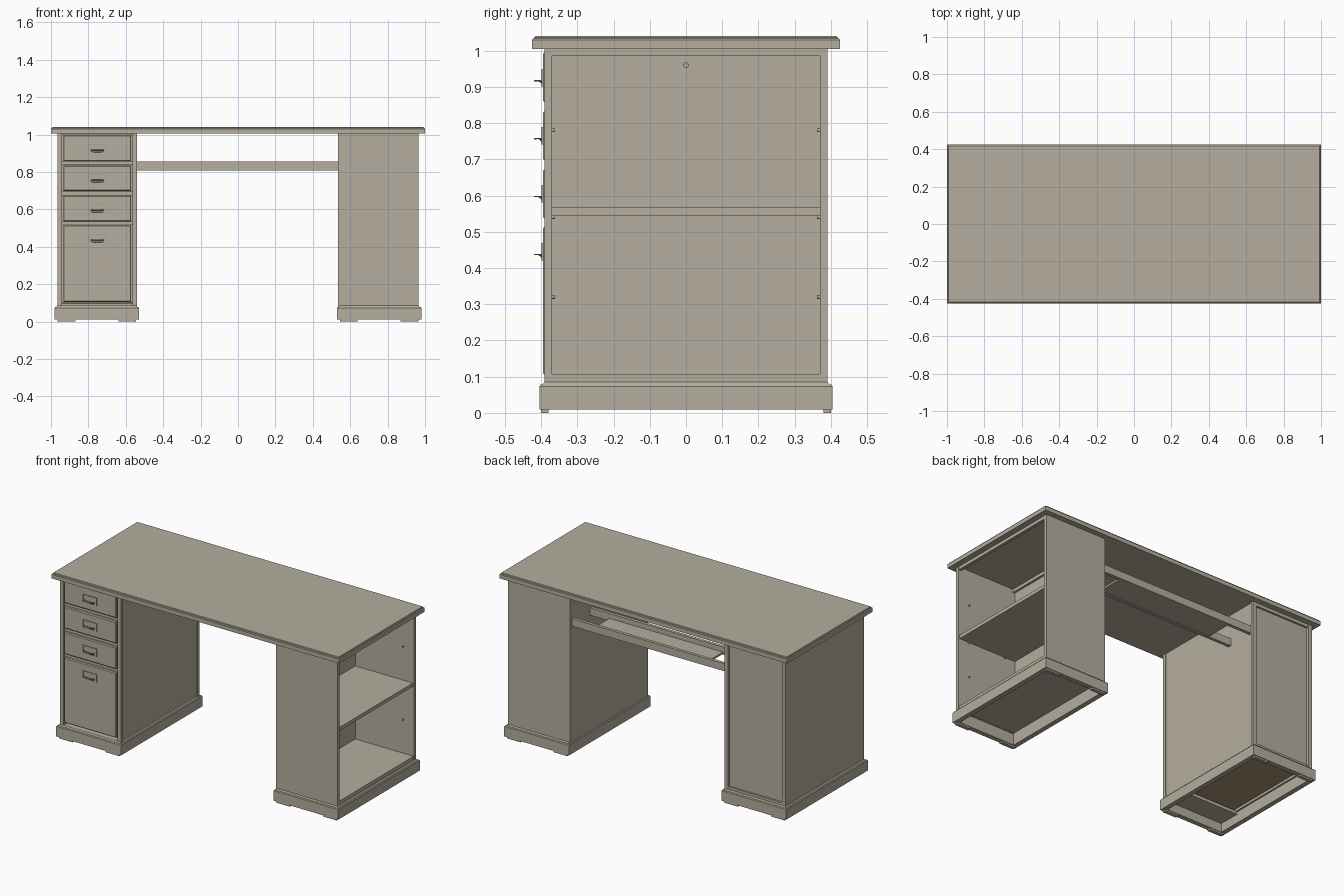
import bpy, bmesh, math
from mathutils import Vector

if "Cube" in bpy.data.objects:
    bpy.data.objects.remove(bpy.data.objects["Cube"])


def material(name, rgb):
    m = bpy.data.materials.new(name)
    m.diffuse_color = (*rgb, 1)
    m.use_nodes = True
    m.node_tree.nodes["Principled BSDF"].inputs["Base Color"].default_value = m.diffuse_color
    return m


WOOD = material("putty_wood", (0.46, 0.425, 0.345))
BROWN = material("brown_board", (0.40, 0.28, 0.18))
METAL = material("grey_metal", (0.40, 0.38, 0.33))


def finish(name, bm, mat):
    bmesh.ops.recalc_face_normals(bm, faces=bm.faces)
    me = bpy.data.meshes.new(name)
    bm.to_mesh(me)
    bm.free()
    me.materials.append(mat)
    ob = bpy.data.objects.new(name, me)
    bpy.context.collection.objects.link(ob)
    return ob


def box(name, x, y, z, mat=WOOD, bevel=0, segments=1, where=None):
    """Box from three (low, high) ranges; 'where' picks the edges to bevel."""
    bm = bmesh.new()
    bmesh.ops.create_cube(bm, size=1)
    for v in bm.verts:
        v.co = Vector([r[0] + (c + 0.5) * (r[1] - r[0]) for c, r in zip(v.co, (x, y, z))])
    if bevel:
        edges = [e for e in bm.edges if where is None or all(where(v.co) for v in e.verts)]
        bmesh.ops.bevel(bm, geom=edges, offset=bevel, segments=segments, profile=0.5, affect='EDGES')
    return finish(name, bm, mat)


def plinth(name, x0, x1, y0, y1):
    """Hollow base: stepped profile swept around a rectangle."""
    profile = [(0, 0.01), (0, 0.073), (0.004, 0.078), (0.008, 0.078), (0.014, 0.085),
               (0.03, 0.085), (0.03, 0.01)]
    bm = bmesh.new()
    rings = [[bm.verts.new(p) for p in ((x0 + d, y0 + d, z), (x1 - d, y0 + d, z),
                                        (x1 - d, y1 - d, z), (x0 + d, y1 - d, z))]
             for d, z in profile]
    for i, a in enumerate(rings):
        b = rings[(i + 1) % len(rings)]
        for k in range(4):
            j = (k + 1) % 4
            bm.faces.new((a[k], a[j], b[j], b[k]))
    return finish(name, bm, WOOD)


def cylinder(name, centre, radius, depth, axis, mat=METAL):
    bm = bmesh.new()
    bmesh.ops.create_cone(bm, cap_ends=True, segments=12, radius1=radius, radius2=radius, depth=depth)
    rot = Vector((0, 0, 1)).rotation_difference(Vector(axis)).to_matrix()
    for v in bm.verts:
        v.co = rot @ v.co + Vector(centre)
    return finish(name, bm, mat)


# desk top: board with a moulded upper edge
box("desk_top_lower", (-1, 1), (-0.425, 0.425), (1.005, 1.034), bevel=0.004,
    where=lambda c: c.z > 1.02)
box("desk_top_upper", (-0.994, 0.994), (-0.419, 0.419), (1.03, 1.04), bevel=0.003,
    where=lambda c: c.z > 1.035)

# plinths and little feet
for side, a, b in (("left", -0.98, -0.53), ("right", 0.53, 0.98)):
    plinth(side + "_plinth", a, b, -0.405, 0.405)
    for i, (fa, fb) in enumerate(((a + 0.015, a + 0.11), (b - 0.11, b - 0.015))):
        for j, y in enumerate((-0.39, 0.39)):
            box(f"{side}_foot_{i}{j}", (fa, fb), (y - 0.011, y + 0.011), (0, 0.012))

# left pedestal carcass
box("left_outer_side", (-0.965, -0.94), (-0.39, 0.39), (0.08, 1.005))
box("left_inner_side", (-0.565, -0.544), (-0.388, 0.388), (0.08, 1.005))
for i, y in enumerate((-0.38, 0.38)):
    box(f"left_inner_stile_{i}", (-0.565, -0.539), (y - 0.01, y + 0.01), (0.08, 1.005))
box("left_back_panel", (-0.942, -0.563), (0.36, 0.376), (0.08, 1.005))
box("left_back_top_rail", (-0.942, -0.563), (0.37, 0.388), (0.985, 1.005))
box("left_back_bottom_rail", (-0.942, -0.563), (0.37, 0.388), (0.08, 0.1))
box("left_floor", (-0.942, -0.563), (-0.37, 0.365), (0.095, 0.101), BROWN)
box("left_floor_brace", (-0.952, -0.558), (-0.376, -0.24), (0.065, 0.085))


# label holder with a cup pull, centred at x, z on the drawer front plane y
def pull(name, x, z, y):
    w, top, bot, t = 0.05, z + 0.034, z - 0.014, 0.004
    box(name + "_plate_top", (x - w, x + w), (y - t, y), (top - 0.005, top), METAL)
    for s in (-1, 1):
        cx = x + s * (w - 0.0025)
        box(f"{name}_plate_side_{s}", (cx - 0.0025, cx + 0.0025), (y - t, y), (bot, top), METAL)
    bm = bmesh.new()
    rows = []
    n, m = 6, 10
    for i in range(n + 1):
        a = math.pi * 0.62 * i / n
        r = math.sin(math.pi * 0.5 * min(1, i / 2 + 0.55))
        # cup curves out of the drawer and folds down at the front
        py = y - 0.0145 * (1 - math.cos(a)) / (1 - math.cos(math.pi * 0.62)) * 1.75
        pz = z - 0.012 + 0.016 * math.sin(a)
        rows.append([bm.verts.new((x + 0.032 * r * math.cos(math.pi * k / m),
                                   y + (py - y) * (0.35 + 0.65 * math.sin(math.pi * k / m)), pz))
                     for k in range(m + 1)])
    for p, q in zip(rows, rows[1:]):
        for k in range(m):
            bm.faces.new((p[k], p[k + 1], q[k + 1], q[k]))
    for f in bm.faces:
        f.smooth = True
    ob = finish(name + "_cup", bm, METAL)
    mod = ob.modifiers.new("thickness", 'SOLIDIFY')
    mod.thickness = 0.0025


# drawers, with recessed rails between them
drawers = [(0.857, 0.997, 0.915), (0.697, 0.834, 0.755), (0.536, 0.674, 0.595), (0.104, 0.515, 0.435)]
for i, (lo, hi, hz) in enumerate(drawers):
    box(f"drawer_front_{i}", (-0.934, -0.571), (-0.395, -0.372), (lo, hi), bevel=0.005,
        where=lambda c: c.y < -0.39)
    box(f"drawer_box_{i}", (-0.925, -0.58), (-0.373, 0.33), (lo + 0.012, hi - 0.02))
    pull(f"drawer_pull_{i}", -0.7525, hz, -0.395)
for i, z in enumerate((0.846, 0.685, 0.525)):
    box(f"drawer_rail_{i}", (-0.942, -0.563), (-0.381, -0.34), (z - 0.01, z + 0.01))
box("drawer_top_rail", (-0.942, -0.563), (-0.381, -0.34), (0.997, 1.005))

# right pedestal: bookcase open to the right
box("bookcase_inner_side", (0.535, 0.556), (-0.388, 0.388), (0.08, 1.005))
for name, y in (("front", -0.38), ("back", 0.38)):
    box(f"bookcase_{name}_side", (0.537, 0.965), (y - 0.01, y + 0.01), (0.08, 1.005))
box("bookcase_floor", (0.55, 0.962), (-0.371, 0.371), (0.085, 0.108))
box("bookcase_shelf", (0.555, 0.957), (-0.37, 0.37), (0.545, 0.567))
box("bookcase_top_rail", (0.945, 0.963), (-0.371, 0.371), (0.985, 1.005))
box("bookcase_top_back_rail", (0.55, 0.57), (-0.371, 0.371), (0.985, 1.005))
cylinder("bookcase_fixing", (0.559, 0, 0.96), 0.008, 0.012, (1, 0, 0))
for s in (-1, 1):
    for i, x in enumerate((0.63, 0.89)):
        for j, z in enumerate((0.32, 0.54, 0.78)):
            cylinder(f"shelf_pin_{s}_{i}{j}", (x, s * 0.368, z), 0.005, 0.012, (0, 1, 0))

# cable tray carried by two rails at the back of the knee space
for name, y0, y1 in (("rear", 0.35, 0.37), ("front", 0.17, 0.19)):
    box(f"cable_rail_{name}", (-0.545, 0.54), (y0, y1), (0.808, 0.855))
box("cable_tray", (-0.39, 0.40), (0.185, 0.355), (0.812, 0.824))
